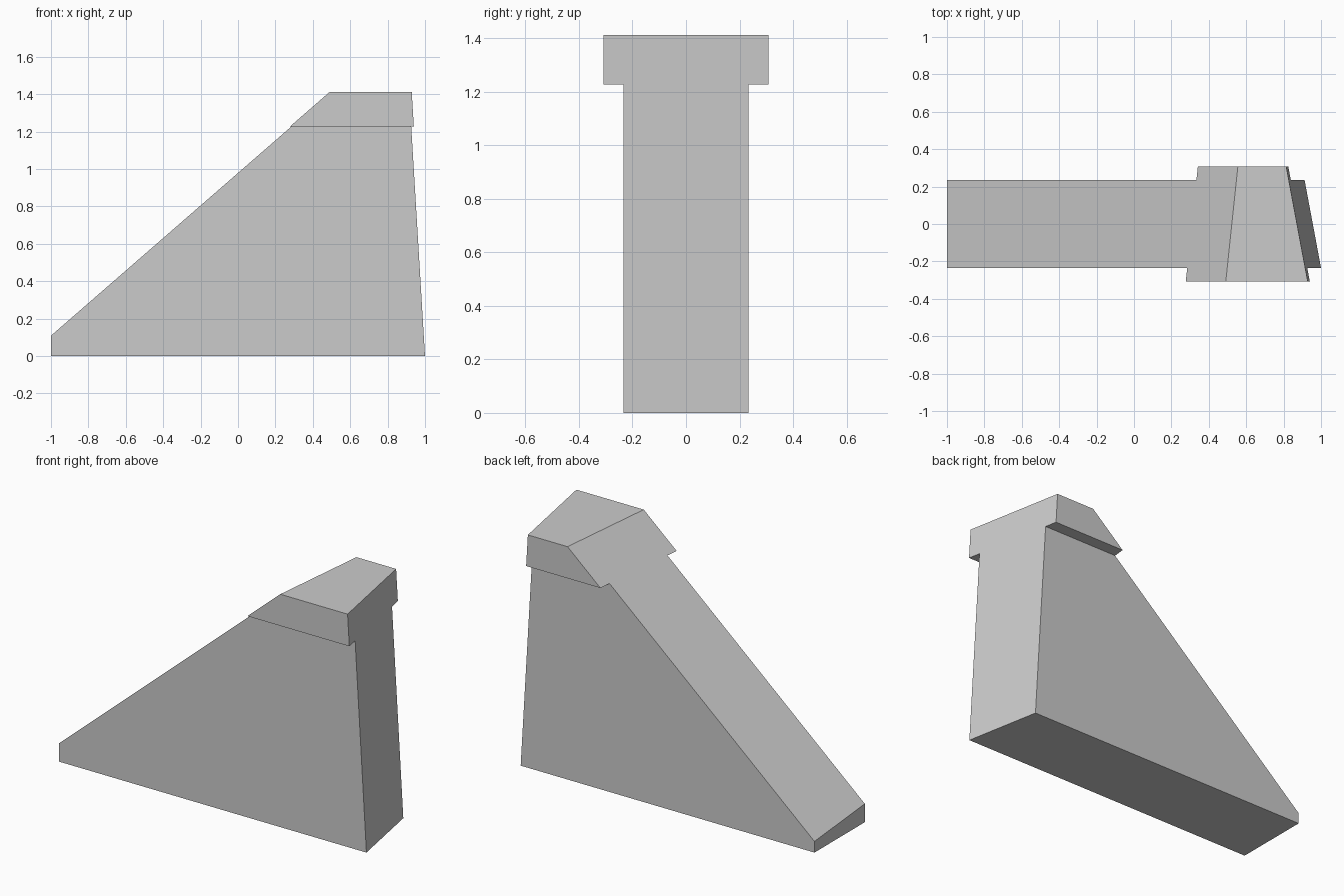
import bpy, bmesh
from mathutils import Vector

cube = bpy.data.objects.get("Cube")
if cube:
    bpy.data.objects.remove(cube, do_unlink=True)

# Overall dimensions
STEM, HEAD = 0.234, 0.308      # half widths
LEDGE, TOP = 1.226, 1.412      # heights

grey = bpy.data.materials.new("plain grey")
grey.use_nodes = True
colour = (0.6, 0.6, 0.6, 1)
grey.diffuse_color = colour
grey.node_tree.nodes["Principled BSDF"].inputs["Base Color"].default_value = colour


def slice_off(bm, point, normal):
    """Remove everything on the normal's side of a plane and cap the cut."""
    cut = bmesh.ops.bisect_plane(
        bm, geom=bm.verts[:] + bm.edges[:] + bm.faces[:],
        plane_co=point, plane_no=normal, clear_outer=True)["geom_cut"]
    edges = [e for e in cut if isinstance(e, bmesh.types.BMEdge)]
    bmesh.ops.contextual_create(bm, geom=edges)


# T-shaped section, pushed along x
half = [(STEM, 0), (STEM, LEDGE), (HEAD, LEDGE), (HEAD, TOP)]
outline = half + [(-y, z) for y, z in reversed(half)]
bm = bmesh.new()
section = bm.faces.new([bm.verts.new((-1, y, z)) for y, z in outline])
pushed = bmesh.ops.extrude_face_region(bm, geom=[section], use_keep_orig=True)["geom"]
bmesh.ops.translate(bm, vec=(2.3, 0, 0),
                    verts=[v for v in pushed if isinstance(v, bmesh.types.BMVert)])
bmesh.ops.recalc_face_normals(bm, faces=bm.faces[:])

# Long sloping side, skewed slightly across the width
slope_along, slope_across = Vector((1, 0, 0.87)), Vector((0.105, 1, 0))
slice_off(bm, (0.523, 0, TOP), slope_along.cross(slope_across))

# Steep end, leaning inward and skewed
slice_off(bm, (0.956, 0, 0), (1, 0.187, 0.06))

bmesh.ops.recalc_face_normals(bm, faces=bm.faces[:])
mesh = bpy.data.meshes.new("buttress")
bm.to_mesh(mesh)
bm.free()
mesh.materials.append(grey)
buttress = bpy.data.objects.new("buttress", mesh)
bpy.context.collection.objects.link(buttress)
